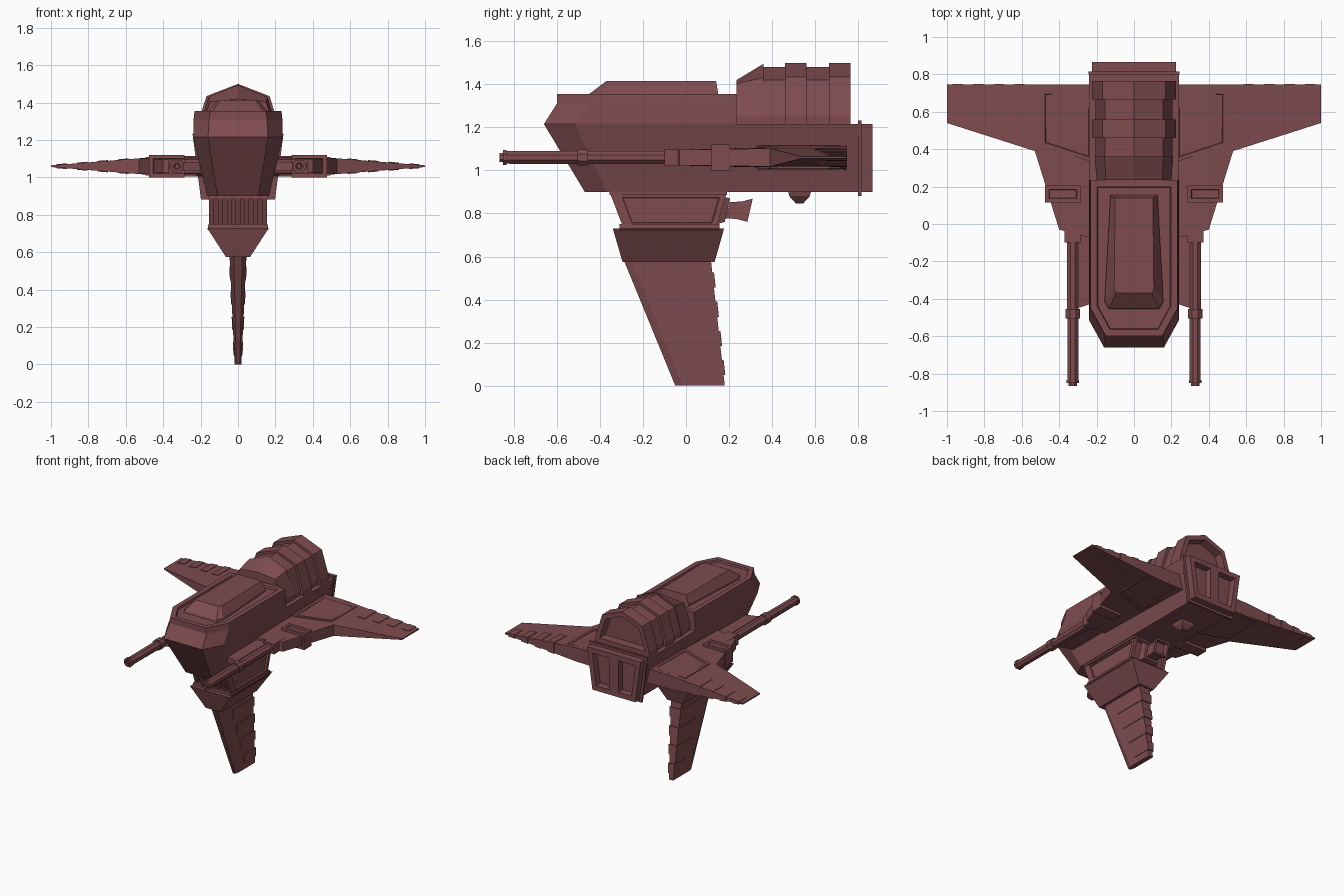
import bpy, bmesh
from math import cos, sin, pi
from mathutils import Vector

cube = bpy.data.objects.get("Cube")
if cube:
    bpy.data.objects.remove(cube)

UP, LEFT, BACK = Vector((0, 0, 1)), Vector((1, 0, 0)), Vector((0, 1, 0))
KEEL, SHOULDER, DECK = .9, 1.215, 1.355
TAIL, DECK_END = .8, .235
WING_Z, WING_BACK = 1.06, .745
GUN_X = .327

paint = bpy.data.materials.new("dull red paint")
paint.use_nodes = True
red = (.21, .071, .078, 1)
paint.diffuse_color = red
paint.node_tree.nodes["Principled BSDF"].inputs["Base Color"].default_value = red


def loft(name, *rings, mirror=False, panels=(), inset=.03, depth=-.015):
    """Skin equal-length rings, then sink a panel into the face in each given direction."""
    bm = bmesh.new()
    loops = [[bm.verts.new(point) for point in ring] for ring in rings]
    count = len(loops[0])
    for near, far in zip(loops, loops[1:]):
        for i in range(count):
            j = (i + 1) % count
            bm.faces.new((near[i], near[j], far[j], far[i]))
    bm.faces.new(loops[0])
    bm.faces.new(loops[-1])
    bmesh.ops.recalc_face_normals(bm, faces=bm.faces)
    bm.normal_update()
    for direction in panels:
        face = max(bm.faces, key=lambda f: (round(f.normal.dot(direction), 1),
                                            f.calc_center_median().dot(direction)))
        bmesh.ops.inset_region(bm, faces=[face], thickness=inset, use_even_offset=True)
        bmesh.ops.inset_region(bm, faces=[face], thickness=.004, depth=depth, use_even_offset=True)
    mesh = bpy.data.meshes.new(name)
    bm.to_mesh(mesh)
    bm.free()
    mesh.materials.append(paint)
    part = bpy.data.objects.new(name, mesh)
    bpy.context.collection.objects.link(part)
    if mirror:
        part.modifiers.new("Mirror", 'MIRROR')


def both(half):
    """Close a half outline with its mirror image."""
    return half + [(-x, y, z) for x, y, z in reversed(half) if x > 0]


def level(z, half_x, front, back):
    return both([(half_x, front, z), (half_x, back, z)])


def box(name, x, y, z, **options):
    rings = [[(a, b, z[0]), (a, b, z[1]), (a, c, z[1]), (a, c, z[0])]
             for a in x for b, c in [y]]
    loft(name, *rings, **options)


# Hull: chamfered nose outlines stacked upward
def plan(z, nose_x, nose_y, chamfer, rear, pinch=1):
    side_x = nose_x + chamfer * .55
    return both([(nose_x, nose_y, z), (side_x, nose_y + chamfer, z), (side_x * pinch, rear, z)])


loft("lower_hull",
     plan(KEEL, nose_x=.11, nose_y=-.47, chamfer=.1, rear=TAIL),
     plan(SHOULDER, nose_x=.16, nose_y=-.66, chamfer=.145, rear=TAIL))
loft("upper_hull",
     plan(SHOULDER, nose_x=.16, nose_y=-.66, chamfer=.145, rear=DECK_END),
     plan(1.31, nose_x=.155, nose_y=-.6, chamfer=.15, rear=DECK_END),
     plan(DECK, nose_x=.15, nose_y=-.6, chamfer=.15, rear=DECK_END),
     panels=[UP], inset=.036)

# Canopy
loft("canopy",
     plan(DECK - .015, nose_x=.135, nose_y=-.455, chamfer=.04, rear=.155, pinch=.8),
     plan(DECK, nose_x=.135, nose_y=-.45, chamfer=.04, rear=.15, pinch=.8),
     plan(DECK + .06, nose_x=.095, nose_y=-.37, chamfer=.02, rear=.14, pinch=.95))


# Ribbed tank on the rear deck
def arch(y, width, height, shoulder=.77):
    return both([(width, y, SHOULDER), (width, y, SHOULDER + .04),
                 (width * .75, y, SHOULDER + height * shoulder), (0, y, SHOULDER + height)])


loft("tank_front", arch(DECK_END, width=.2, height=.205, shoulder=.92),
     arch(.36, width=.21, height=.28))
loft("tank_body", arch(.35, width=.205, height=.265), arch(.7, width=.205, height=.265))
loft("tank_middle_band", *[arch(y, width=.225, height=.285) for y in (.46, .56)])
loft("tank_rear_band", *[arch(y, width=.225, height=.285) for y in (.665, .765)],
     panels=[BACK], inset=.035, depth=-.06)


# Rear engine block with two deep exhaust slots
def tail_section(y, rim):
    low, top = KEEL - rim, SHOULDER + rim
    return [(0, y, low), (.18 + rim, y, low), (.225 + rim, y, top), (0, y, top)]


loft("engine_flange", *[tail_section(y, rim=.018) for y in (TAIL, TAIL + .015)], mirror=True)
loft("engine_block", *[tail_section(y, rim=0) for y in (TAIL, TAIL + .066)],
     mirror=True, panels=[BACK], inset=.038, depth=-.045)


# Wings with root panels and trailing flaps
def rib(x, front, nose_half, back=WING_BACK, tail_half=None):
    tail_half = tail_half or nose_half
    return [(x, front, WING_Z - nose_half), (x, back, WING_Z - tail_half),
            (x, back, WING_Z + tail_half), (x, front, WING_Z + nose_half)]


def wing_half(x):
    return .042 - (x - .53) * .08


loft("wings", rib(.19, front=-.085, nose_half=.036, tail_half=.055),
     rib(.4, front=-.03, nose_half=.036, tail_half=.052),
     rib(.53, front=.39, nose_half=wing_half(.53)),
     rib(1, front=.54, nose_half=wing_half(1)), mirror=True)
loft("wing_root_panels", rib(.22, front=.33, nose_half=.055, back=.715),
     rib(.495, front=.42, nose_half=.05, back=.715),
     mirror=True, panels=[UP, -UP], inset=.02, depth=-.006)
for i in range(4):
    start = .585 + i * .11
    loft(f"wing_flap_{i + 1}",
         *[rib(x, front=.6 + i * .02, nose_half=wing_half(x) + .004, back=WING_BACK + .004)
           for x in (start, start + .055)], mirror=True)
box("wing_pods", x=(.285, .475), y=(.115, .205), z=(1, 1.12),
    mirror=True, panels=[-BACK, UP], inset=.02, depth=-.01)
loft("wing_fairings", rib(.18, front=-.41, nose_half=.022, back=0),
     rib(.3, front=-.45, nose_half=.022, back=0), mirror=True)


# Long eight-sided guns
def octagon(y, radius):
    turns = [(i + .5) * pi / 4 for i in range(8)]
    reach = radius / cos(pi / 8)
    return [(GUN_X + reach * cos(a), y, WING_Z + reach * sin(a)) for a in turns]


loft("gun_barrels", octagon(-.85, radius=.029), octagon(0, radius=.031), mirror=True)
loft("gun_collars", *[octagon(y, radius=.034) for y in (-.85, -.835)], mirror=True)
loft("gun_muzzles", *[octagon(y, radius=.022) for y in (-.866, -.84)],
     mirror=True, panels=[-BACK], inset=.007)
loft("gun_clamps", *[octagon(y, radius=.038) for y in (-.505, -.455)], mirror=True)
box("gun_housings", x=(.285, .372), y=(-.1, .05), z=(WING_Z - .038, WING_Z + .038), mirror=True)

# Neck with a ribbed front
NECK_BASE = .73
loft("neck", level(NECK_BASE, half_x=.15, front=-.27, back=.14),
     level(KEEL, half_x=.15, front=-.335, back=.19),
     panels=[LEFT, -LEFT, BACK], inset=.025, depth=-.012)
for i in range(7):
    x = (i - 3) * .047
    left, right = x - .013, x + .013
    loft(f"neck_rib_{i + 1}",
         *[[(left, front, z), (right, front, z), (right, front + .05, z), (left, front + .05, z)]
           for z, front in ((NECK_BASE, -.29), (KEEL, -.355))])
loft("neck_base_band", level(NECK_BASE - .01, half_x=.162, front=-.31, back=.155),
     level(NECK_BASE + .02, half_x=.158, front=-.31, back=.155))
loft("neck_top_band", *[level(z, half_x=.16, front=-.355, back=.19) for z in (KEEL - .015, KEEL)])

# Collar
FIN_TOP = .575
loft("collar", level(FIN_TOP, half_x=.065, front=-.295, back=.133),
     level(NECK_BASE, half_x=.165, front=-.34, back=.177))


# Lower fin with a bevelled leading edge and trailing flaps
def fin_half(z):
    return .018 + z * .047


def fin_back(z):
    return .18 - z * .11


def fin_section(z):
    front, half = -.05 - z * .41, fin_half(z)
    return both([(half / 2, front, z), (half, front + .035, z), (half, fin_back(z), z)])


loft("fin", fin_section(0), fin_section(FIN_TOP))
for i in range(4):
    low = .455 - i * .135
    loft(f"fin_flap_{i + 1}",
         *[level(z, fin_half(z) + .004, front=-.12 + i * .052, back=fin_back(z) + .008)
           for z in (low, low + .07)])


# Tilted thruster behind the neck
def flare(y, size):
    z = .815
    return both([(size, y, z - size * .9), (size, y + .025, z + size * .9)])


loft("thruster_mount", flare(.12, size=.08), flare(.18, size=.06))
loft("thruster_nozzle", flare(.18, size=.042), flare(.235, size=.045), flare(.285, size=.06),
     panels=[BACK], inset=.014, depth=-.03)

# Belly sensor
loft("belly_sensor", level(KEEL, half_x=.055, front=.475, back=.58),
     level(KEEL - .02, half_x=.05, front=.48, back=.575),
     level(KEEL - .053, half_x=.02, front=.51, back=.545))
